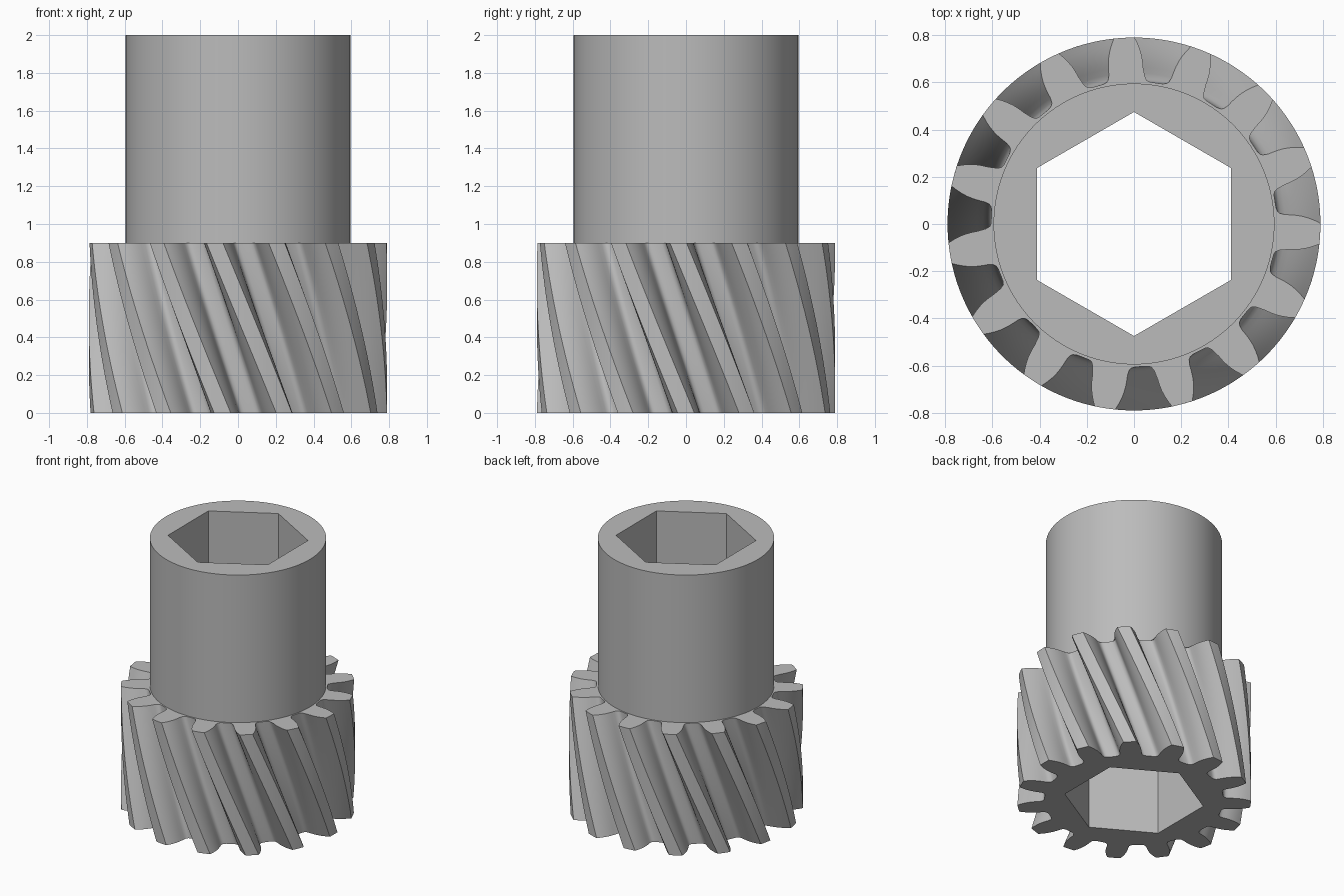
import bpy, bmesh, math

if "Cube" in bpy.data.objects:
    bpy.data.objects.remove(bpy.data.objects["Cube"])

TEETH, PER_TOOTH = 15, 24
N = TEETH * PER_TOOTH          # 360 points per ring, one per degree
GEAR_H, TOTAL_H = 0.90, 2.0
SHAFT_R, HEX_FLAT = 0.595, 0.411
TWIST = -27                    # degrees over the gear height
LAYERS = 20

# Half tooth outline from tip centre to gap centre: (radius, degrees)
HALF = [(.79, 0), (.79, 1.6), (.79, 3.2), (.765, 4.15), (.74, 4.95), (.715, 5.6),
        (.69, 6.05), (.665, 6.35), (.64, 6.55), (.622, 6.95), (.611, 7.9),
        (.606, 9.4), (.605, 12)]
TOOTH = HALF + [(r, 24 - a) for r, a in HALF[-2:0:-1]]

bm = bmesh.new()


def ring(points, z, turn=0):
    out = []
    for r, a in points:
        t = math.radians(a + turn)
        out.append(bm.verts.new((r * math.cos(t), r * math.sin(t), z)))
    return out


def bridge(a, b, shift=0):
    for i in range(N):
        j = (i + 1) % N
        bm.faces.new((a[i], a[j], b[(j + shift) % N], b[(i + shift) % N]))


def hex_radius(a):
    # corners on the y axis, flats facing x
    return HEX_FLAT / math.cos(math.radians((a + 30) % 60 - 30))


gear = [(r, a + 24 * k) for k in range(TEETH) for r, a in TOOTH]
circle = [(SHAFT_R, i) for i in range(N)]
hex_low = [(hex_radius(i), i) for i in range(N)]
hex_high = [(hex_radius(i + TWIST), i) for i in range(N)]

# Bottom face, twisted teeth, shoulder, shaft, top rim
rings = [ring(hex_low, 0)]
for k in range(LAYERS + 1):
    f = k / LAYERS
    rings.append(ring(gear, GEAR_H * f, TWIST * f))
rings += [ring(circle, GEAR_H, TWIST), ring(circle, TOTAL_H, TWIST),
          ring(hex_high, TOTAL_H, TWIST)]
for a, b in zip(rings, rings[1:]):
    bridge(a, b)
# Hexagonal bore
bridge(rings[-1], rings[0], TWIST)

bmesh.ops.recalc_face_normals(bm, faces=bm.faces)
mesh = bpy.data.meshes.new("helical_pinion")
bm.to_mesh(mesh)
bm.free()

mat = bpy.data.materials.new("plain grey")
mat.diffuse_color = (0.5, 0.5, 0.5, 1)
mat.use_nodes = True
mat.node_tree.nodes["Principled BSDF"].inputs["Base Color"].default_value = mat.diffuse_color
mesh.materials.append(mat)

obj = bpy.data.objects.new("helical_pinion", mesh)
bpy.context.collection.objects.link(obj)
bpy.context.view_layer.objects.active = obj
obj.select_set(True)
bpy.ops.object.shade_smooth_by_angle(angle=math.radians(35))
